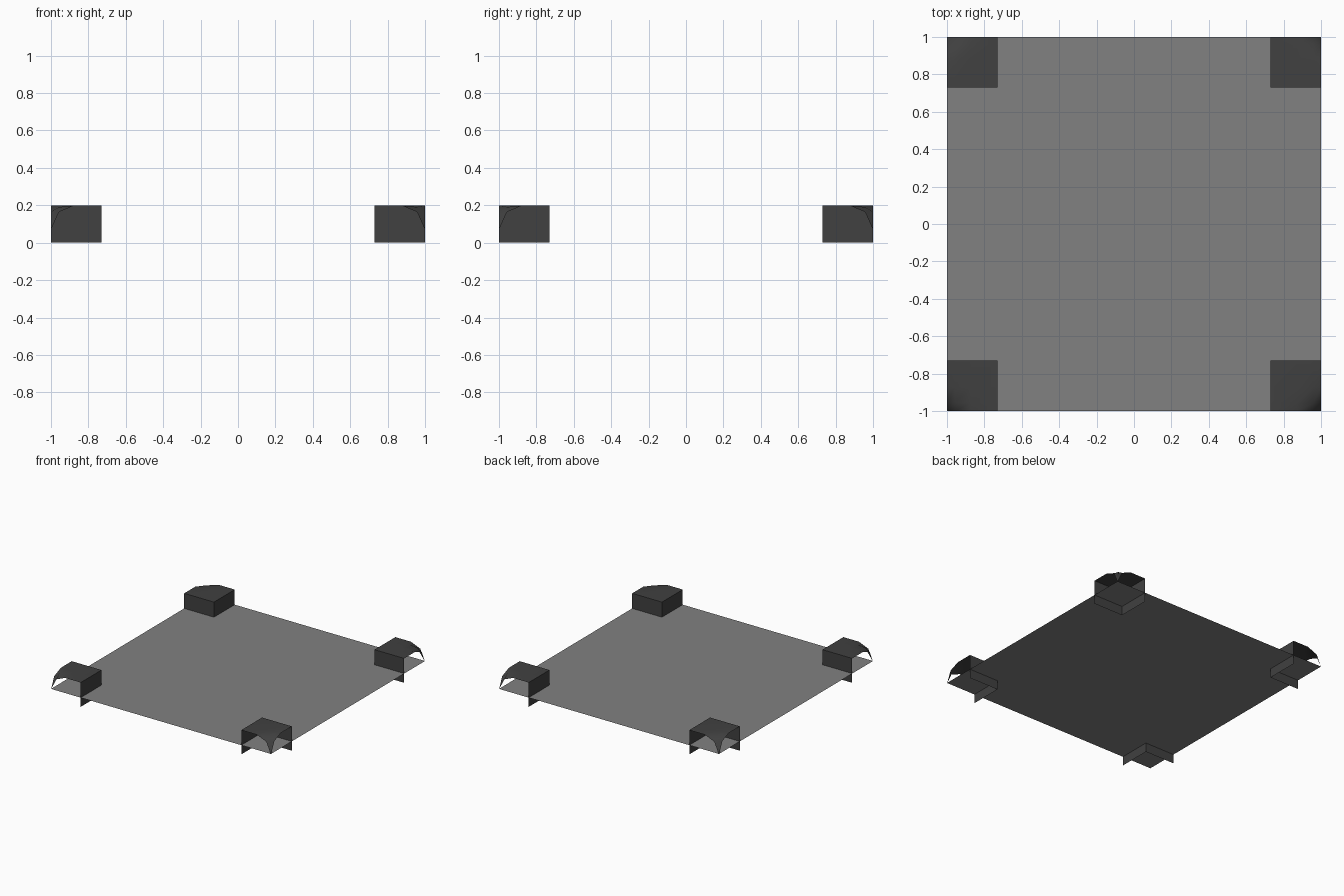
import bpy, bmesh

if "Cube" in bpy.data.objects:
    bpy.data.objects.remove(bpy.data.objects["Cube"])

def material(name, c):
    m = bpy.data.materials.new(name)
    m.diffuse_color = (c, c, c, 1)
    m.use_nodes = True
    m.node_tree.nodes["Principled BSDF"].inputs["Base Color"].default_value = m.diffuse_color
    return m

grey = material("panel_grey", 0.22)
dark = material("bracket_dark", 0.052)

def make(name, verts, faces, mat, smooth=False):
    me = bpy.data.meshes.new(name)
    me.from_pydata(verts, [], faces)
    me.materials.append(mat)
    for p in me.polygons:
        p.use_smooth = smooth
    ob = bpy.data.objects.new(name, me)
    bpy.context.collection.objects.link(ob)
    return ob

TOP, LOW, SIZE = 0.2, 0.07, 0.27

# thin square panel held by the corners
Z = 0.076
make("panel", [(-1, -1, Z), (1, -1, Z), (1, 1, Z), (-1, 1, Z)], [(0, 1, 2, 3)], grey)

# edge profile of a corner cap: distance from the corner, rise from 0 to 1
profile = [(0, 0), (0.043, 0.73), (0.128, 1), (SIZE, 1)]
n = len(profile)

for sx, sy, side in ((-1, -1, "front_left"), (1, -1, "front_right"),
                     (1, 1, "back_right"), (-1, 1, "back_left")):
    flip = sx * sy > 0

    # curved cap that dips down to the panel at its outer corner
    verts = [(sx * (1 - u), sy * (1 - v), LOW + (TOP - LOW) * (1 - (1 - a) * (1 - b)))
             for u, a in profile for v, b in profile]
    faces = []
    for i in range(n - 1):
        for j in range(n - 1):
            k = i * n + j
            f = (k, k + n, k + n + 1, k + 1)
            faces.append(f if flip else f[::-1])
    make(side + "_cap", verts, faces, dark, True)

    # two inner walls, running through the panel; the outer sides stay open
    i = 1 - SIZE
    path = [(sx, sy * i), (sx * i, sy * i), (sx * i, sy)]
    verts = [(x, y, z) for x, y in path for z in (0, TOP)]
    faces = [(0, 1, 3, 2), (2, 3, 5, 4)]
    make(side + "_walls", verts, [f[::-1] if flip else f for f in faces], dark)
